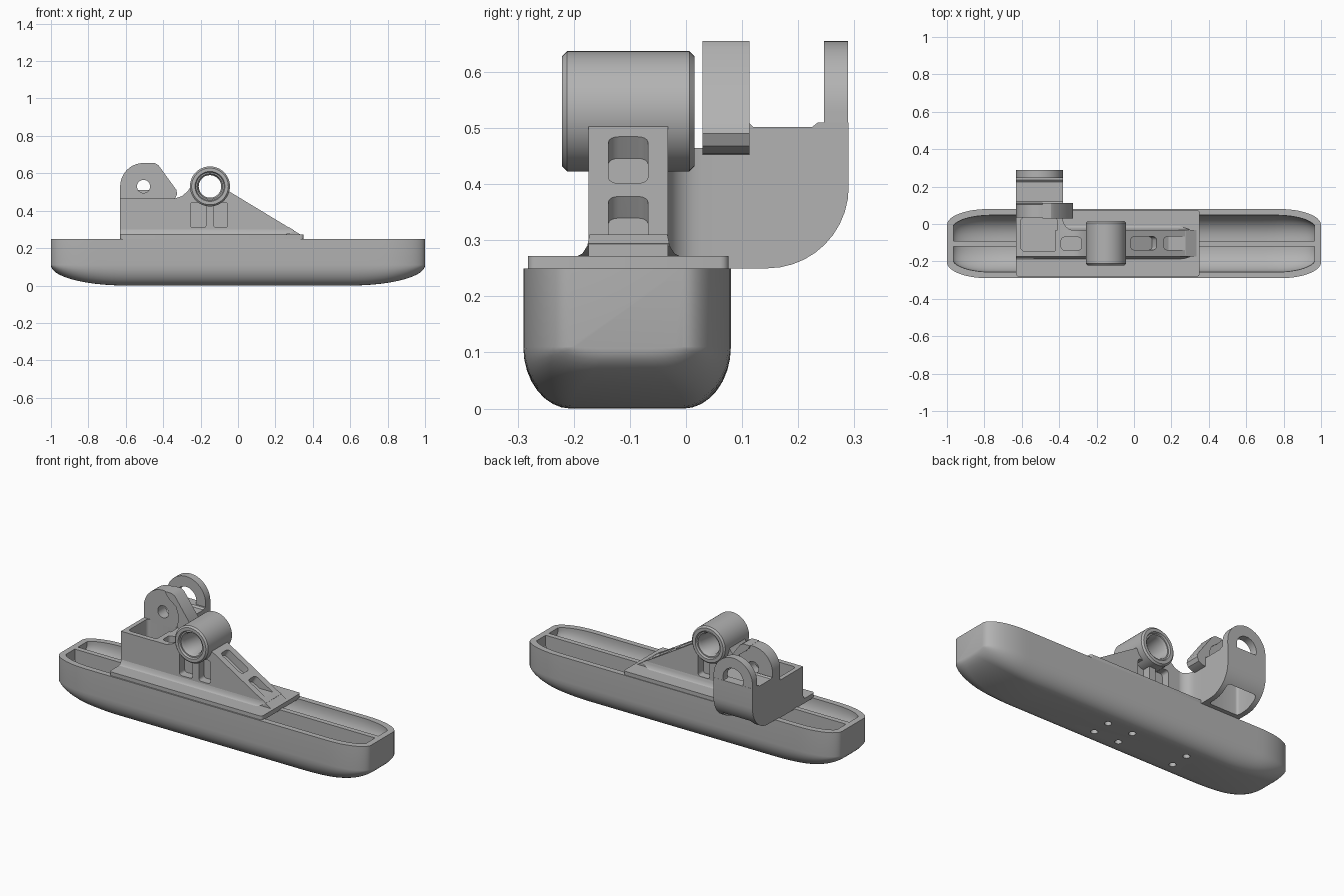
import bpy, bmesh, math
from mathutils import Matrix, Vector

if "Cube" in bpy.data.objects:
    bpy.data.objects.remove(bpy.data.objects["Cube"])

grey = bpy.data.materials.new("metal_grey")
grey.diffuse_color = (0.45, 0.45, 0.45, 1)
grey.use_nodes = True
grey.node_tree.nodes["Principled BSDF"].inputs["Base Color"].default_value = grey.diffuse_color
CY = -0.105  # hull centre line


def finish(name, bm):
    bmesh.ops.recalc_face_normals(bm, faces=bm.faces)
    me = bpy.data.meshes.new(name)
    bm.to_mesh(me)
    bm.free()
    me.materials.append(grey)
    ob = bpy.data.objects.new(name, me)
    bpy.context.collection.objects.link(ob)
    return ob


def loft(name, rings):
    bm = bmesh.new()
    vs = [[bm.verts.new(p) for p in r] for r in rings]
    n = len(vs[0])
    for a, b in zip(vs, vs[1:]):
        for i in range(n):
            j = (i + 1) % n
            bm.faces.new((a[i], a[j], b[j], b[i]))
    bm.faces.new(vs[0])
    bm.faces.new(vs[-1][::-1])
    return finish(name, bm)


def prism(name, pts, axis, a, b):
    """Extrude a 2D outline along an axis from a to b."""
    put = {"x": lambda p, t: (t, p[0], p[1]), "y": lambda p, t: (p[0], t, p[1]),
           "z": lambda p, t: (p[0], p[1], t)}[axis]
    return loft(name, [[put(p, t) for p in pts] for t in (a, b)])


def arc(cx, cy, r, a0, a1, n=10):
    return [(cx + r * math.cos(math.radians(a0 + (a1 - a0) * i / n)),
             cy + r * math.sin(math.radians(a0 + (a1 - a0) * i / n))) for i in range(n + 1)]


def rrect(x0, x1, y0, y1, r):
    return (arc(x1 - r, y1 - r, r, 0, 90, 4) + arc(x0 + r, y1 - r, r, 90, 180, 4)
            + arc(x0 + r, y0 + r, r, 180, 270, 4) + arc(x1 - r, y0 + r, r, 270, 360, 4))


def circle(cx, cy, r, n=40):
    return arc(cx, cy, r, 0, 360 - 360 / n, n - 1)


def cut(ob, *cutters):
    for c in cutters:
        m = ob.modifiers.new("cut", "BOOLEAN")
        m.operation, m.solver, m.object = "DIFFERENCE", "EXACT", c
        bpy.context.view_layer.objects.active = ob
        bpy.ops.object.modifier_apply(modifier=m.name)
        bpy.data.objects.remove(c)


# Hull: lofted along x, ends narrowing and sweeping up
def ease(x, start, end):
    t = min(1, max(0, (abs(x) - start) / (end - start)))
    return 1 - math.sqrt(1 - t * t)


def half_width(x):
    return 0.185 - 0.085 * ease(x, 0.78, 1.0)


def keel(x):
    return 0.108 * ease(x, 0.6, 1.0)


def stations(end, start):
    s = [start + (end - start) * math.sin(math.pi / 2 * i / 16) for i in range(17)]
    return [-v for v in reversed(s)] + s


rings = []
for x in stations(1.0, 0.6):
    w, k = half_width(x), keel(x)
    side = [(w, 0.25)] + [(w - 0.085 * (1 - math.cos(t)), 0.11 - (0.11 - k) * math.sin(t))
                          for t in [math.pi / 2 * i / 8 for i in range(9)]]
    rings.append([(x, CY + y, z) for y, z in side]
                 + [(x, CY - y, z) for y, z in reversed(side)])
hull = loft("hull", rings)

# Twin troughs on either side of the centre rib
for s in (1, -1):
    rings = []
    for x in stations(0.965, 0.6):
        w = 0.152 - 0.07 * ease(x, 0.76, 0.97)
        d = 0.12 - 0.09 * ease(x, 0.7, 0.97)
        sec = [(0.015, 0.27), (w, 0.27), (w, 0.235)]
        sec += [(0.03 + (w - 0.03) * math.cos(t), 0.235 - d * math.sin(t))
                for t in [math.pi / 2 * i / 8 for i in range(1, 9)]]
        sec += [(0.015, 0.235 - d)]
        rings.append([(x, CY + s * y, z) for y, z in sec])
    cut(hull, loft("trough_cutter", rings))

# Screw holes underneath
for x in (0.13, -0.03, -0.39):
    for s in (1, -1):
        cut(hull, prism("hole_cutter", circle(x, CY + s * 0.055, 0.019, 16), "z", -0.02, 0.06))

# Base plate
plate = prism("base_plate", rrect(-0.63, 0.35, -0.282, 0.076, 0.015), "z", 0.245, 0.272)

# Flared foot where the web meets the plate
foot = loft("web_foot", [[(x, y, z) for x, y in ((-0.63, -0.172 - f), (0.31 - 3 * f, -0.172 - f),
            (0.31 - 3 * f, -0.033 + f), (-0.63, -0.033 + f))]
            for f, z in ((0.03, 0.268), (0.013, 0.276), (0.004, 0.29), (0, 0.31))])
cut(foot, prism("slope_cutter", [(0.0, 0.475), (0.4, 0.235), (0.5, 0.5)], "y", -0.4, 0.3))

# Web carrying the barrel, sloping down to the right
web = prism("web", [(-0.42, 0.26), (-0.42, 0.465), (-0.34, 0.465), (-0.30, 0.478), (-0.268, 0.505),
                    (-0.25, 0.535), (-0.15, 0.59), (-0.085, 0.526), (0.335, 0.272), (0.335, 0.26)],
            "y", -0.174, -0.032)
bore = (-0.15, 0.53)
cut(web, prism("bore_cutter", circle(*bore, 0.085), "y", -0.5, 0.5))

# Pockets sunk in the sloped edge
for x in (0.052, 0.228):
    c = prism("pocket_cutter", rrect(-0.08, 0.08, -0.035, 0.035, 0.018), "z", -0.045, 0.06)
    z = 0.526 - (x + 0.085) * 0.605
    c.data.transform(Matrix.Translation((x, -0.103, z)) @ Matrix.Rotation(math.atan(0.605), 4, "Y"))
    cut(web, c)
cut(web, prism("pocket_cutter", rrect(-0.39, -0.28, -0.14, -0.07, 0.02), "z", 0.39, 0.6))

# Pockets in both faces of the web below the barrel
for y0, y1 in ((-0.2, -0.125), (-0.08, 0.0)):
    for x0, x1 in ((-0.255, -0.17), (-0.13, -0.055)):
        cut(web, prism("pocket_cutter", rrect(x0, x1, 0.31, 0.445, 0.015), "y", y0, y1))

# Barrel with chamfered ends and stepped bore
prof = [(0.098, -0.221), (0.107, -0.212), (0.107, 0.006), (0.098, 0.015), (0.08, 0.015),
        (0.075, 0.005), (0.068, 0.005), (0.06, -0.01), (0.06, -0.196), (0.068, -0.211),
        (0.075, -0.211), (0.08, -0.221)]
bm = bmesh.new()
N = 48
vs = [[bm.verts.new((bore[0] + r * math.cos(math.tau * i / N), y,
                     bore[1] + r * math.sin(math.tau * i / N))) for r, y in prof] for i in range(N)]
for i in range(N):
    for j in range(len(prof)):
        a, b, k = vs[i], vs[(i + 1) % N], (j + 1) % len(prof)
        bm.faces.new((a[j], a[k], b[k], b[j]))
barrel = finish("barrel", bm)

# Open-topped block on the left, blending into the web
block = prism("block", [(-0.63, -0.174), (-0.38, -0.174), (-0.27, -0.173), (-0.27, -0.033)]
              + arc(-0.32, 0.027, 0.06, 270, 180, 6) + [(-0.38, 0.08), (-0.63, 0.08)],
              "z", 0.26, 0.464)
cut(block, prism("pocket_cutter", rrect(-0.605, -0.41, -0.145, 0.035, 0.02), "z", 0.31, 0.6),
    prism("pocket_cutter", rrect(-0.39, -0.28, -0.14, -0.07, 0.02), "z", 0.39, 0.6))

# Rear arm: rounded underside, hollowed from below
arm = prism("rear_arm", [(0.04, 0.25)] + arc(0.145, 0.395, 0.145, 270, 360)
            + [(0.29, 0.51), (0.235, 0.51), (0.225, 0.502), (0.12, 0.502), (0.112, 0.51), (0.04, 0.46)],
            "x", -0.63, -0.38)
cut(arm, prism("pocket_cutter", rrect(-0.6, -0.41, 0.105, 0.255, 0.015), "z", 0.2, 0.43))

# Clevis ears with pin holes
pin = (-0.505, 0.53)
for name, y0, y1, r in (("front_ear", 0.035, 0.105, 0.035), ("rear_ear", 0.246, 0.289, 0.065)):
    ear = prism(name, [(-0.38, 0.45)] + arc(*pin, 0.125, 0, 180, 24) + [(-0.63, 0.45)], "y", y0, y1)
    cut(ear, prism("pin_cutter", circle(*pin, r), "y", -0.5, 0.5))

# Stop lobe on the front ear
prism("stop_lobe", [(-0.49, 0.655), (-0.445, 0.655), (-0.425, 0.643), (-0.33, 0.512), (-0.325, 0.49),
                    (-0.335, 0.468), (-0.36, 0.455), (-0.41, 0.45), (-0.405, 0.54), (-0.42, 0.585),
                    (-0.46, 0.615), (-0.48, 0.635)], "y", 0.029, 0.113)

for ob in bpy.data.objects:
    bpy.ops.object.select_all(action="DESELECT")
    ob.select_set(True)
    bpy.context.view_layer.objects.active = ob
    bpy.ops.object.shade_smooth_by_angle(angle=math.radians(30))
